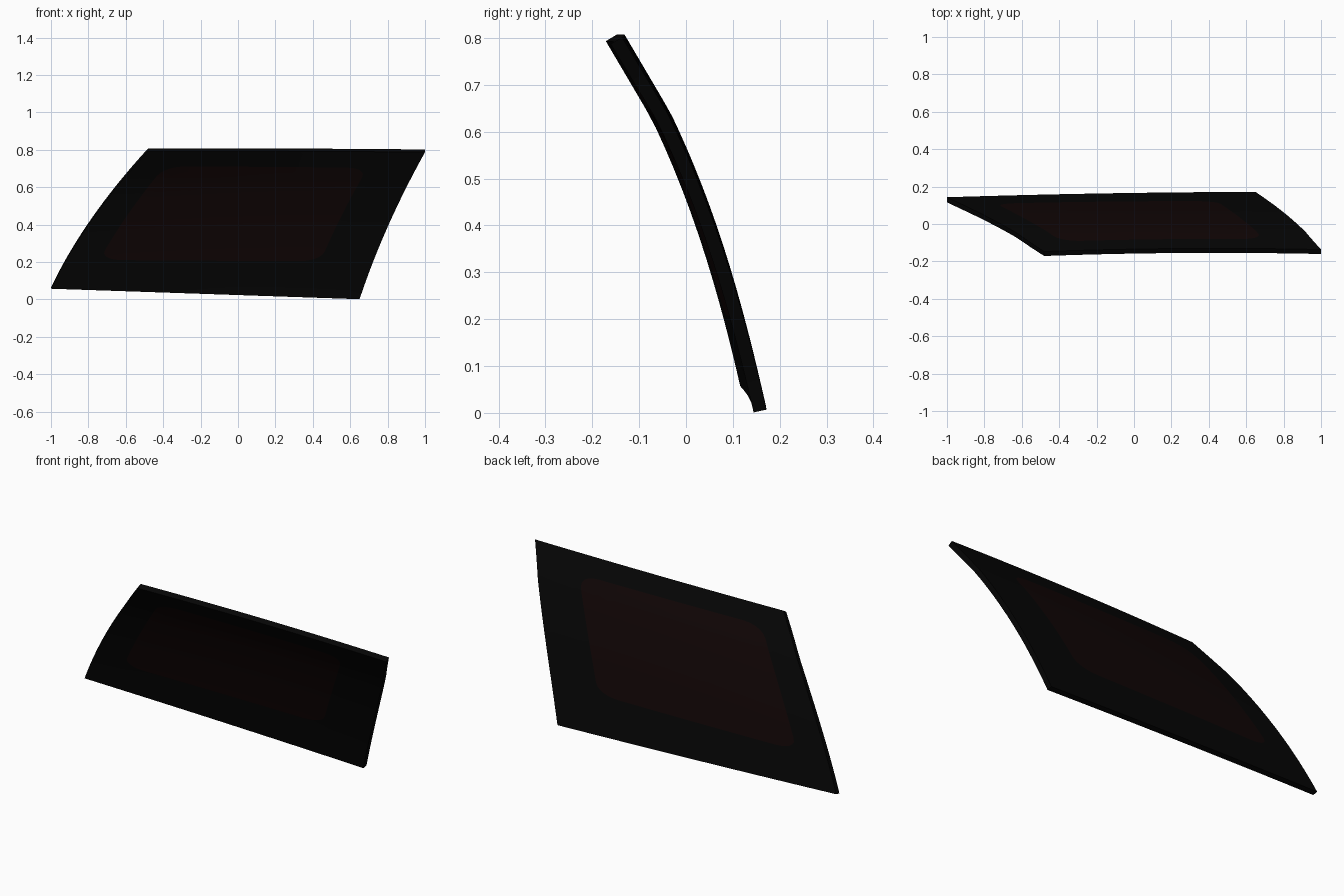
import bpy, bmesh, math
from mathutils import Vector

if "Cube" in bpy.data.objects:
    bpy.data.objects.remove(bpy.data.objects["Cube"])

THICK = 0.028
SIDE = 24          # outline samples per side


def lerp(a, b, t):
    return a + (b - a) * t


def surface(u, v, back):
    """Point on the curved pane; u runs left to right, v bottom to top."""
    bow = 4 * v * (1 - v)
    arch = 4 * u * (1 - u)
    left = lerp(-1.0, -0.48, v) - 0.042 * bow
    right = lerp(0.65, 1.0, v) - 0.022 * bow
    x = lerp(left, right, u)
    z = lerp(lerp(0.057, 0.001, u), lerp(0.793, 0.787, u) + 0.002 * arch, v)
    # curved below, straight in the top band
    y = 0.1285 - 0.22 * z - 0.0699 * z**2 - 0.148 * z**3
    if z > 0.63:
        y = lerp(-0.075, -0.171, (z - 0.63) / 0.163)
    y += lerp(0.016, 0.007, v) * u + lerp(0.006, 0.012, v) * arch
    slope = -0.22 - 0.1398 * z - 0.444 * z**2
    n = Vector((0, 1, -slope)).normalized()
    return Vector((x, y, z)) + n * (THICK if back else 0)


# square outline, and the rounded outline of the tinted area, in u, v
square = []
for a, b in (((-1, -1), (1, -1)), ((1, -1), (1, 1)), ((1, 1), (-1, 1)), ((-1, 1), (-1, -1))):
    for i in range(SIDE):
        t = 0.5 - 0.5 * math.cos(math.pi * i / SIDE)
        square.append(Vector((lerp(a[0], b[0], t), lerp(a[1], b[1], t))))


def rounded(s, r=0.2):
    core = Vector([max(r - 1, min(1 - r, c)) for c in s])
    p = core + (s - core).normalized() * r
    u = lerp(0.108, 0.828, (p.x + 1) / 2)
    v = lerp(0.21 + 0.045 * u, 0.89, (p.y + 1) / 2)
    return Vector((u, v))


outer = [(s + Vector((1, 1))) / 2 for s in square]
inner = [rounded(s) for s in square]
centre = sum(inner, Vector((0, 0))) / len(inner)
N = len(outer)


def bridge(bm, a, b):
    for i in range(N):
        j = (i + 1) % N
        bm.faces.new((a[i], a[j], b[j], b[i]))


def sheet(bm, start, end, steps, back):
    """Concentric rings between two outlines; returns the rings."""
    rings = []
    for k in range(steps + 1):
        rings.append([bm.verts.new(surface(*p.lerp(q, k / steps), back))
                      for p, q in zip(start, end)])
    for a, b in zip(rings, rings[1:]):
        bridge(bm, *((b, a) if back else (a, b)))
    return rings


def finish(bm, name, colour):
    me = bpy.data.meshes.new(name)
    bm.to_mesh(me)
    bm.free()
    ob = bpy.data.objects.new(name, me)
    bpy.context.collection.objects.link(ob)
    mat = bpy.data.materials.new(name + "_material")
    mat.diffuse_color = colour
    mat.use_nodes = True
    mat.node_tree.nodes["Principled BSDF"].inputs["Base Color"].default_value = mat.diffuse_color
    me.materials.append(mat)
    bpy.ops.object.select_all(action='DESELECT')
    ob.select_set(True)
    bpy.context.view_layer.objects.active = ob
    bpy.ops.object.shade_smooth_by_angle(angle=math.radians(35))


# black border with its outer rim
bm = bmesh.new()
front = sheet(bm, outer, inner, 5, False)
rear = sheet(bm, outer, inner, 5, True)
bridge(bm, rear[0], front[0])
finish(bm, "window_border", (0.0015, 0.0015, 0.0015, 1))

# tinted glass, flush with the border on both sides
bm = bmesh.new()
near_centre = [centre.lerp(p, 0.08) for p in inner]
for back in (False, True):
    last = sheet(bm, inner, near_centre, 8, back)[-1]
    bm.faces.new(last[::-1] if back else last)
finish(bm, "tinted_glass", (0.005, 0.0015, 0.0015, 1))
